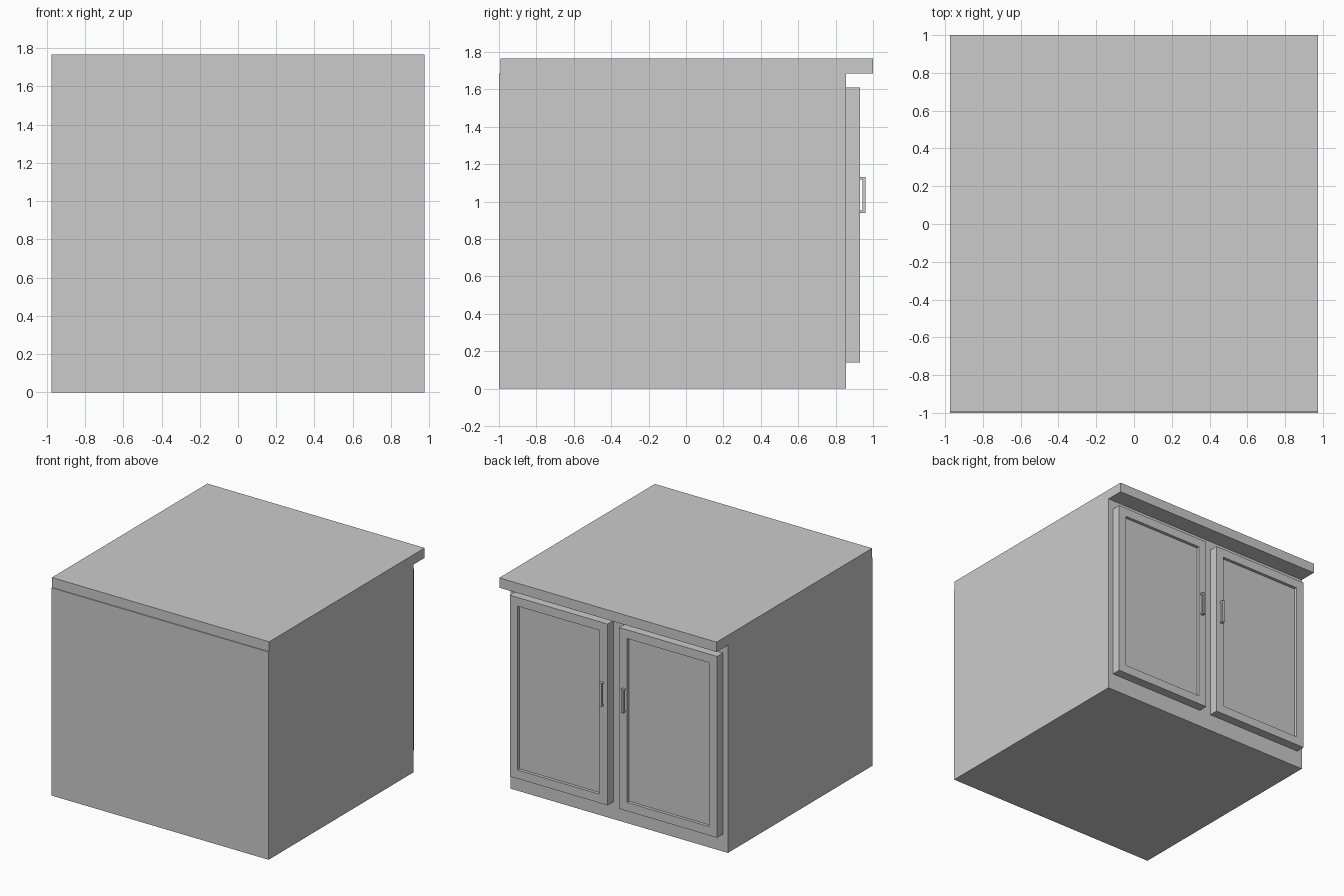
import bpy, bmesh
from mathutils import Vector

if "Cube" in bpy.data.objects:
    bpy.data.objects.remove(bpy.data.objects["Cube"])


def box(bm, lo, hi):
    lo, hi = Vector(lo), Vector(hi)
    verts = bmesh.ops.create_cube(bm, size=1)["verts"]
    for v in verts:
        v.co = (lo + hi) / 2 + v.co * (hi - lo)


def finish(bm, name):
    bmesh.ops.recalc_face_normals(bm, faces=bm.faces)
    mesh = bpy.data.meshes.new(name)
    bm.to_mesh(mesh)
    bm.free()
    obj = bpy.data.objects.new(name, mesh)
    bpy.context.collection.objects.link(obj)
    return obj


def mirror_x(obj):
    mod = obj.modifiers.new("Mirror", 'MIRROR')
    mod.use_mirror_merge = False


# Cabinet carcass
bm = bmesh.new()
box(bm, (-0.975, -1.0, 0), (0.975, 0.855, 1.685))
finish(bm, "cabinet_body")

# Countertop overhanging the door side
bm = bmesh.new()
box(bm, (-0.975, -0.993, 1.685), (0.975, 1.0, 1.765))
finish(bm, "countertop")

# Pair of doors, each with a recessed centre panel
bm = bmesh.new()
box(bm, (0.052, 0.855, 0.14), (0.93, 0.93, 1.61))
bm.normal_update()
panel = max(bm.faces, key=lambda f: f.calc_center_median().y)
bmesh.ops.inset_region(bm, faces=[panel], thickness=0.1)
inner = bmesh.ops.extrude_discrete_faces(bm, faces=[panel])["faces"][0]
bmesh.ops.translate(bm, verts=inner.verts, vec=(0, -0.025, 0))
mirror_x(finish(bm, "doors"))

# Pull handles: a profile of the open bracket extruded across its width
bm = bmesh.new()
profile = [(0.93, 0.94), (0.96, 0.94), (0.96, 1.13), (0.93, 1.13),
           (0.93, 1.118), (0.945, 1.118), (0.945, 0.952), (0.93, 0.952)]
face = bm.faces.new([bm.verts.new((0.087, y, z)) for y, z in profile])
ext = bmesh.ops.extrude_face_region(bm, geom=[face])["geom"]
side = [g for g in ext if isinstance(g, bmesh.types.BMVert)]
bmesh.ops.translate(bm, verts=side, vec=(0.022, 0, 0))
if not any(f.calc_center_median().x < 0.0871 for f in bm.faces):
    bm.faces.new([v for v in bm.verts if v not in side])
mirror_x(finish(bm, "handles"))
